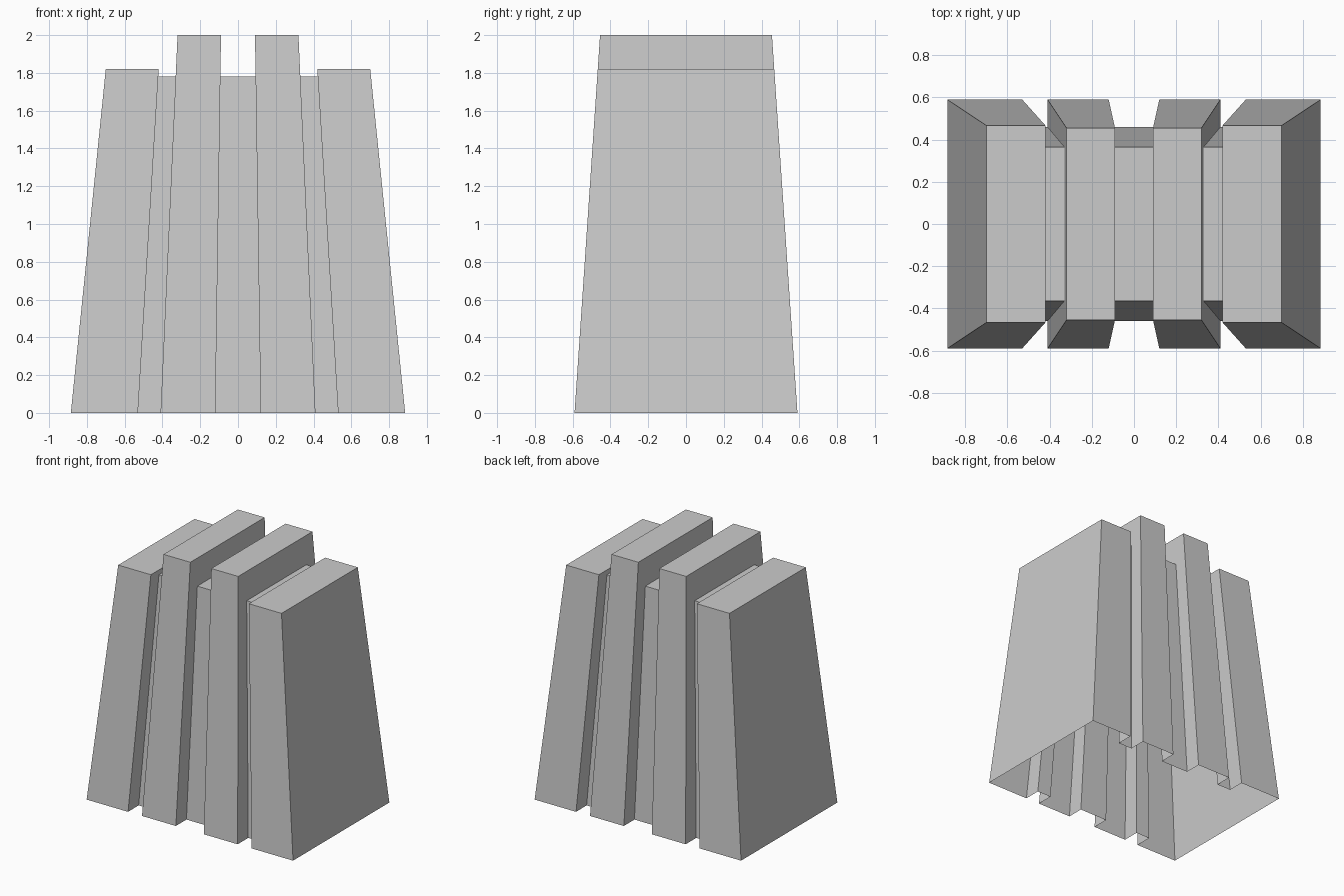
import bpy
import bmesh

cube = bpy.data.objects.get("Cube")
if cube:
    bpy.data.objects.remove(cube, do_unlink=True)

grey = bpy.data.materials.new("plain_grey")
grey.use_nodes = True
colour = (0.6, 0.6, 0.6, 1)
grey.diffuse_color = colour
grey.node_tree.nodes["Principled BSDF"].inputs["Base Color"].default_value = colour

OUTER_TOP, INNER_TOP, GAP_TOP = 1.82, 2.0, 1.78


def line(base, top, height):
    """Tapering edge: distance from the middle as a function of z."""
    return lambda z: base + (top - base) * z / height


# Half depth of the slabs and of the recessed walls between them
slab_y = line(0.59, 0.455, INNER_TOP)
gap_y = line(0.46, 0.365, GAP_TOP)

# Leaning side planes, from the outside towards the middle
outer_out = line(0.885, 0.70, OUTER_TOP)
outer_in = line(0.53, 0.42, OUTER_TOP)
inner_out = line(0.41, 0.32, INNER_TOP)
inner_in = line(0.12, 0.09, INNER_TOP)


def mirrored(f):
    return lambda z: -f(z)


def strip(bm, x0, x1, y, top):
    """Front wall, top and back wall between two side planes."""
    rows = [(-y(0), 0), (-y(top), top), (y(top), top), (y(0), 0)]
    for (ya, za), (yb, zb) in zip(rows, rows[1:]):
        corners = [(x0(za), ya, za), (x1(za), ya, za),
                   (x1(zb), yb, zb), (x0(zb), yb, zb)]
        bm.faces.new([bm.verts.new(c) for c in corners])


def side(bm, x, top, open_to_gap):
    """Slab side; beside a gap only the part outside the recess is built."""
    outline = [(-slab_y(0), 0), (-slab_y(top), top), (slab_y(top), top), (slab_y(0), 0)]
    if open_to_gap:
        outline += [(gap_y(0), 0), (gap_y(GAP_TOP), GAP_TOP),
                    (-gap_y(GAP_TOP), GAP_TOP), (-gap_y(0), 0)]
    bm.faces.new([bm.verts.new((x(z), y, z)) for y, z in outline])


# Hollow shell, open at the bottom
bm = bmesh.new()
for wrap in (lambda f: f, mirrored):
    # Outer slab
    strip(bm, wrap(outer_in), wrap(outer_out), slab_y, OUTER_TOP)
    side(bm, wrap(outer_out), OUTER_TOP, False)
    side(bm, wrap(outer_in), OUTER_TOP, True)
    # Recess between outer and inner slab
    strip(bm, wrap(inner_out), wrap(outer_in), gap_y, GAP_TOP)
    # Taller inner slab
    strip(bm, wrap(inner_in), wrap(inner_out), slab_y, INNER_TOP)
    side(bm, wrap(inner_out), INNER_TOP, True)
    side(bm, wrap(inner_in), INNER_TOP, True)
# Middle recess
strip(bm, mirrored(inner_in), inner_in, gap_y, GAP_TOP)

bmesh.ops.remove_doubles(bm, verts=bm.verts[:], dist=0.0005)
bmesh.ops.recalc_face_normals(bm, faces=bm.faces[:])
mesh = bpy.data.meshes.new("slab_tower")
bm.to_mesh(mesh)
bm.free()
mesh.materials.append(grey)
tower = bpy.data.objects.new("slab_tower", mesh)
bpy.context.collection.objects.link(tower)
